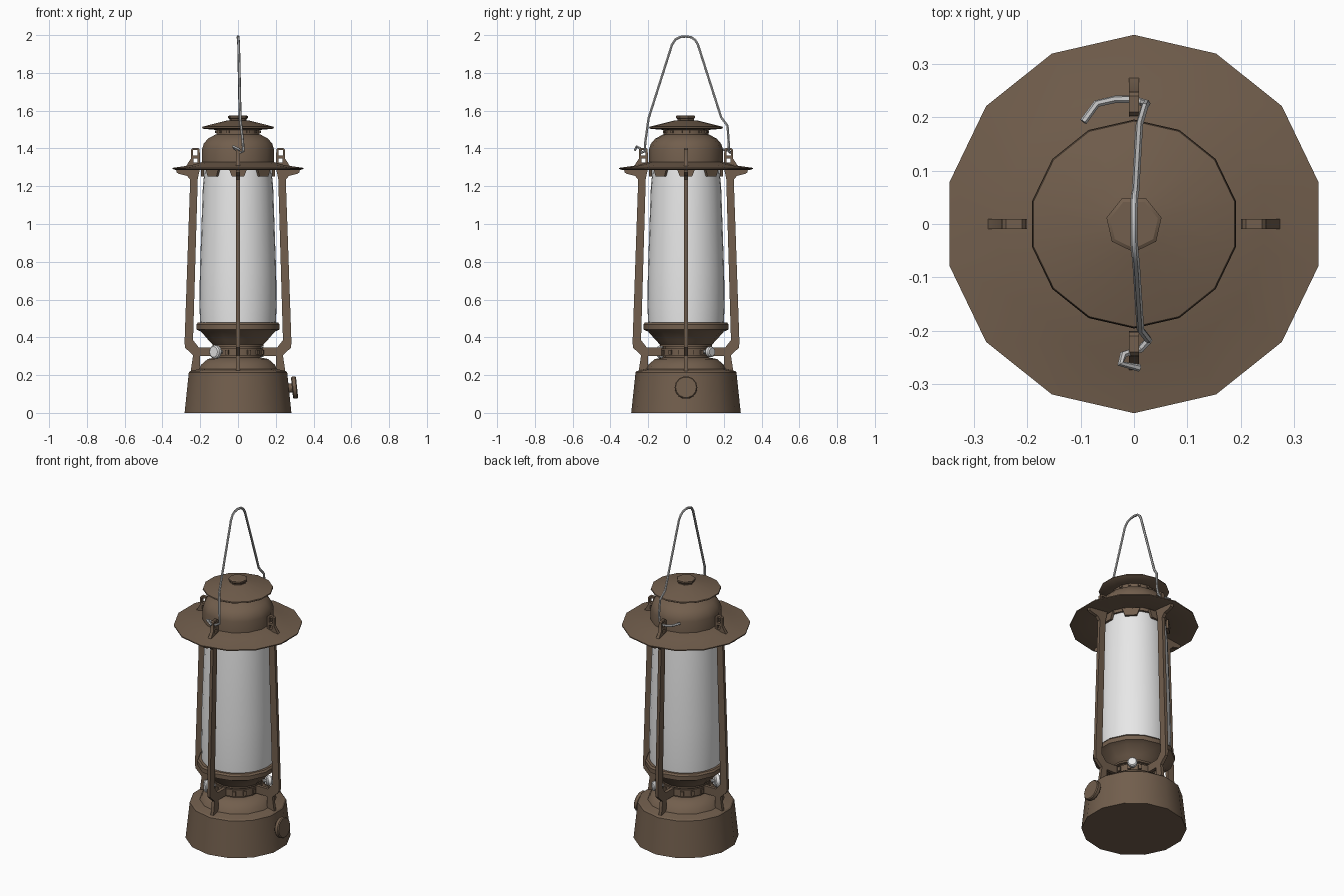
import bpy, bmesh, math
from mathutils import Matrix, Vector

if "Cube" in bpy.data.objects:
    bpy.data.objects.remove(bpy.data.objects["Cube"])


def material(name, rgb):
    m = bpy.data.materials.new(name)
    m.diffuse_color = (*rgb, 1)
    m.use_nodes = True
    m.node_tree.nodes["Principled BSDF"].inputs["Base Color"].default_value = m.diffuse_color
    return m


BROWN = material("brown_paint", (0.168, 0.113, 0.074))
GLASS = material("frosted_glass", (0.8, 0.8, 0.8))
STEEL = material("wire_steel", (0.55, 0.55, 0.55))


def finish(bm, name, mat, matrix=None):
    """Turn a bmesh into a coloured object with smooth shading and sharp creases."""
    if matrix:
        bm.transform(matrix)
    bmesh.ops.recalc_face_normals(bm, faces=bm.faces[:])
    me = bpy.data.meshes.new(name)
    bm.to_mesh(me)
    bm.free()
    me.materials.append(mat)
    ob = bpy.data.objects.new(name, me)
    bpy.context.collection.objects.link(ob)
    smooth(ob)
    return ob


def smooth(ob):
    bpy.ops.object.select_all(action='DESELECT')
    ob.select_set(True)
    bpy.context.view_layer.objects.active = ob
    bpy.ops.object.shade_smooth_by_angle(angle=math.radians(32))


def lathe(name, profile, mat, n=14, matrix=None):
    """Revolve (radius, z) points round z; one corner points to the front."""
    bm = bmesh.new()
    rings = []
    for r, z in profile:
        if r == 0:
            rings.append([bm.verts.new((0, 0, z))] * n)
        else:
            a = [math.tau * k / n - math.pi / 2 for k in range(n)]
            rings.append([bm.verts.new((r * math.cos(t), r * math.sin(t), z)) for t in a])
    for lo, hi in zip(rings, rings[1:]):
        for k in range(n):
            j = (k + 1) % n
            quad = list(dict.fromkeys((lo[k], lo[j], hi[j], hi[k])))
            bm.faces.new(quad)
    return finish(bm, name, mat, matrix)


def curve_mesh(name, splines, mat, closed, depth, matrix=Matrix()):
    """Closed flat outlines become plates with holes; open paths become wire."""
    cu = bpy.data.curves.new(name, 'CURVE')
    cu.dimensions = '2D' if closed else '3D'
    if closed:
        cu.fill_mode, cu.extrude = 'BOTH', depth
    else:
        cu.bevel_depth, cu.bevel_resolution = depth, 1
        cu.use_fill_caps = True
    for pts in splines:
        s = cu.splines.new('POLY')
        s.points.add(len(pts) - 1)
        for p, co in zip(s.points, pts):
            p.co = (*co, 0, 1) if closed else (*co, 1)
        s.use_cyclic_u = closed
    cu.materials.append(mat)
    ob = bpy.data.objects.new(name, cu)
    bpy.context.collection.objects.link(ob)
    bpy.ops.object.select_all(action='DESELECT')
    ob.select_set(True)
    bpy.context.view_layer.objects.active = ob
    bpy.ops.object.convert(target='MESH')
    ob = bpy.context.view_layer.objects.active
    ob.data.transform(matrix)
    smooth(ob)


def box_ring(name, radius, z, size, count, taper=1.0, offset=0.0):
    """Small blocks set round a circle; taper narrows their lower edge."""
    bm = bmesh.new()
    for k in range(count):
        rot = Matrix.Rotation(math.tau * k / count + offset, 4, 'Z')
        for v in bmesh.ops.create_cube(bm, size=1)["verts"]:
            f = taper if v.co.z < 0 else 1
            v.co = rot @ Vector((radius + v.co.x * size[0], v.co.y * size[1] * f, z + v.co.z * size[2]))
    finish(bm, name, BROWN)


# Fuel tank with sloping shoulder
lathe("fuel_tank", [(0, 0), (0.29, 0), (0.267, 0.215), (0.26, 0.222), (0.212, 0.232),
                    (0.2, 0.255), (0.165, 0.285), (0.13, 0.292), (0, 0.292)], BROWN)
# Burner neck and the bowl holding the glass
lathe("burner_neck", [(0.122, 0.285), (0.122, 0.36)], BROWN)
lathe("neck_band", [(0.12, 0.3), (0.132, 0.3), (0.132, 0.342), (0.12, 0.342)], BROWN)
lathe("glass_bowl", [(0, 0.352), (0.138, 0.352), (0.138, 0.362), (0.16, 0.385), (0.2, 0.43), (0.226, 0.442),
                     (0.226, 0.468), (0.218, 0.478), (0.19, 0.478)], BROWN)
box_ring("neck_studs", 0.13, 0.321, (0.016, 0.018, 0.026), 14, offset=math.pi / 14)

# Glass chimney
lathe("glass_chimney", [(0.2, 0.465), (0.204, 0.56), (0.202, 0.75), (0.186, 1.2), (0.176, 1.295)], GLASS, n=28)

# Wide brim, with collar and hanging clips below
lathe("brim", [(0.17, 1.306), (0.34, 1.287), (0.355, 1.291), (0.355, 1.297),
               (0.25, 1.312), (0.195, 1.328), (0.17, 1.328), (0.17, 1.306)], BROWN)
lathe("brim_collar", [(0.178, 1.285), (0.192, 1.285), (0.192, 1.31), (0.178, 1.31)], BROWN)
box_ring("glass_clips", 0.188, 1.274, (0.014, 0.1, 0.045), 8, taper=0.65)

# Chimney dome, its neck and the cap
lathe("dome", [(0.196, 1.315), (0.196, 1.395), (0.186, 1.425), (0.163, 1.452), (0.125, 1.472), (0.118, 1.475),
               (0.118, 1.505)], BROWN)
box_ring("dome_vents", 0.117, 1.489, (0.012, 0.014, 0.012), 14, offset=math.pi / 14)
lathe("cap", [(0, 1.5), (0.118, 1.498), (0.188, 1.504), (0.195, 1.509), (0.193, 1.515), (0.06, 1.548), (0, 1.552)], BROWN)
lathe("cap_knob", [(0.046, 1.54), (0.046, 1.555), (0.053, 1.562), (0.053, 1.571), (0.046, 1.575), (0, 1.575)],
      BROWN, n=7)

# Four frame arms: flat plates with foot, bracket and drilled lug
arm = [(0.2, 1.3), (0.203, 1.395), (0.21, 1.403), (0.24, 1.403), (0.248, 1.395), (0.25, 1.345), (0.276, 1.305),
       (0.328, 1.29), (0.325, 1.272), (0.312, 1.265), (0.27, 1.255), (0.253, 1.235), (0.283, 0.37), (0.28, 0.345),
       (0.238, 0.305), (0.25, 0.222), (0.2, 0.222), (0.202, 0.3), (0.115, 0.3), (0.115, 0.347), (0.208, 0.347),
       (0.238, 0.385), (0.213, 1.24)]
holes = [[(0.214, 1.362), (0.238, 1.362), (0.238, 1.392), (0.214, 1.392)],
         [(0.214, 1.325), (0.236, 1.325), (0.236, 1.347), (0.214, 1.347)]]
for k, side in enumerate(("right", "back", "left", "front")):
    turn = Matrix.Rotation(k * math.pi / 2, 4, 'Z') @ Matrix.Rotation(math.pi / 2, 4, 'X')
    curve_mesh(f"frame_arm_{side}", [arm] + holes, BROWN, True, 0.0095, turn)

# Filler cap on the right of the tank, leaning with the wall
lean = Matrix.Translation((0.262, 0, 0.13)) @ Matrix.Rotation(math.radians(84), 4, 'Y')
lathe("filler_cap", [(0.025, 0), (0.025, 0.024), (0.056, 0.024), (0.06, 0.029), (0.06, 0.046),
                     (0.055, 0.051), (0, 0.051)], BROWN, matrix=lean)

# Wick knobs on opposite diagonals, pale heads on steel stems
for name, deg, r in (("front_left", 227, 0.036), ("back_right", 47, 0.028)):
    place = Matrix.Rotation(math.radians(deg), 4, 'Z') @ Matrix.Translation((0.11, 0, 0.323)) \
        @ Matrix.Rotation(math.pi / 2, 4, 'Y')
    lathe(f"wick_stem_{name}", [(0.01, 0), (0.01, 0.06)], STEEL, n=8, matrix=place)
    lathe(f"wick_knob_{name}", [(0, 0.05), (r * 0.8, 0.05), (r, 0.056), (r, 0.074), (r * 0.8, 0.08), (0, 0.08)],
          GLASS, n=12, matrix=place)

# Bent wire handle with hooked ends through the front and back lugs
wire = [(0.01, -0.27, 1.392), (-0.025, -0.262, 1.41), (-0.02, -0.245, 1.402), (0.012, -0.235, 1.378),
        (0.028, -0.218, 1.385), (0.026, -0.216, 1.43), (0.012, -0.198, 1.56), (0.004, -0.074, 1.95),
        (0.002, -0.055, 1.978), (0, -0.03, 1.99), (0, 0, 1.993), (0, 0.03, 1.988), (0.001, 0.05, 1.972),
        (0.003, 0.063, 1.95), (0.01, 0.186, 1.565), (0.02, 0.22, 1.52), (0.024, 0.226, 1.43),
        (0.016, 0.228, 1.385), (0, 0.234, 1.378), (-0.035, 0.234, 1.38), (-0.07, 0.226, 1.388), (-0.095, 0.192, 1.395)]
curve_mesh("wire_handle", [wire], STEEL, False, 0.007)
